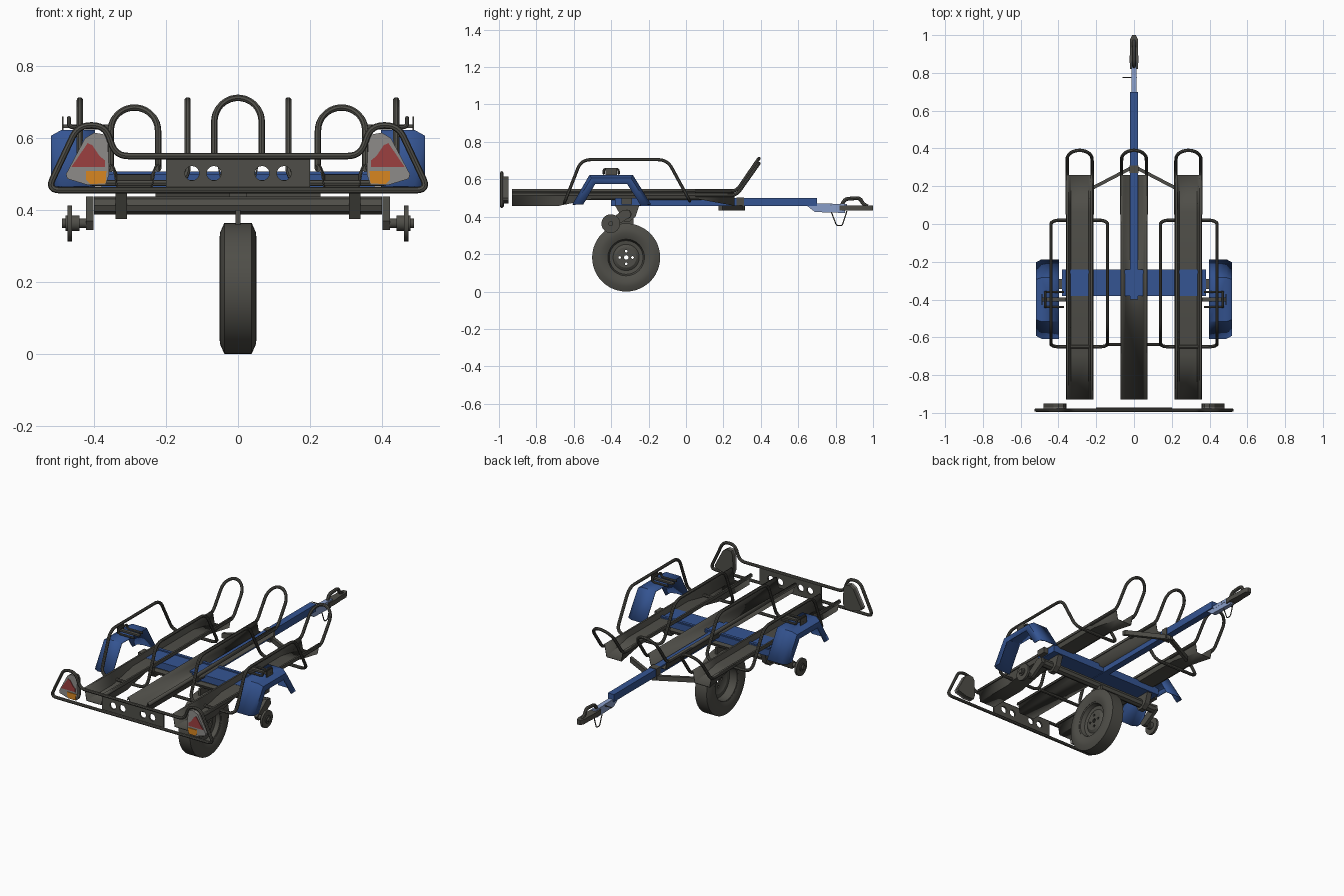
import bpy, bmesh, math
from mathutils import Vector

if "Cube" in bpy.data.objects:
    bpy.data.objects.remove(bpy.data.objects["Cube"])


def material(name, rgb):
    m = bpy.data.materials.new(name)
    m.diffuse_color = (*rgb, 1)
    m.use_nodes = True
    m.node_tree.nodes["Principled BSDF"].inputs["Base Color"].default_value = m.diffuse_color
    return m


DARK = material("dark steel", (0.078, 0.076, 0.065))
BLUE = material("blue paint", (0.035, 0.09, 0.29))
PALE = material("pale blue steel", (0.25, 0.34, 0.58))
GREY = material("grey lens", (0.27, 0.26, 0.25))
RED = material("red lens", (0.33, 0.05, 0.05))
ORANGE = material("orange lens", (0.68, 0.24, 0.015))


def finish(name, bm, mat):
    bmesh.ops.recalc_face_normals(bm, faces=bm.faces)
    me = bpy.data.meshes.new(name)
    bm.to_mesh(me)
    bm.free()
    me.materials.append(mat)
    ob = bpy.data.objects.new(name, me)
    bpy.context.collection.objects.link(ob)
    return ob


def prism(name, pts, axis, a, b, mat):
    """Extrude a 2D outline along x, y or z from a to b."""
    put = {"x": lambda p, t: (t, p[0], p[1]), "y": lambda p, t: (p[0], t, p[1]),
           "z": lambda p, t: (p[0], p[1], t)}[axis]
    bm = bmesh.new()
    lo, hi = [[bm.verts.new(put(p, t)) for p in pts] for t in (a, b)]
    bm.faces.new(lo)
    bm.faces.new(hi)
    for i in range(len(pts)):
        j = (i + 1) % len(pts)
        bm.faces.new((lo[i], lo[j], hi[j], hi[i]))
    return finish(name, bm, mat)


def box(name, x, y, z, mat):
    return prism(name, [(x[0], y[0]), (x[1], y[0]), (x[1], y[1]), (x[0], y[1])], "z", *z, mat)


def circle(u, v, r, n=24):
    return [(u + r * math.cos(2 * math.pi * i / n), v + r * math.sin(2 * math.pi * i / n)) for i in range(n)]


def lathe(name, profile, centre, mat, n=48):
    """Spin a closed (x, radius) outline about the x axis."""
    bm = bmesh.new()
    rings = [[bm.verts.new((centre[0] + x, centre[1] + r * math.cos(2 * math.pi * i / n),
                            centre[2] + r * math.sin(2 * math.pi * i / n))) for x, r in profile] for i in range(n)]
    m = len(profile)
    for i in range(n):
        a, b = rings[i], rings[(i + 1) % n]
        for j in range(m):
            k = (j + 1) % m
            bm.faces.new((a[j], a[k], b[k], b[j]))
    return finish(name, bm, mat)


def sheet(name, rows, thick, mat):
    """Thin sheet lofted through rows of points."""
    bm = bmesh.new()
    vs = [[bm.verts.new(p) for p in r] for r in rows]
    for a, b in zip(vs, vs[1:]):
        for j in range(len(a) - 1):
            bm.faces.new((a[j], a[j + 1], b[j + 1], b[j]))
    ob = finish(name, bm, mat)
    mod = ob.modifiers.new("thickness", "SOLIDIFY")
    mod.thickness, mod.offset = thick, 0
    return ob


def tube(name, pts, r, mat, bend=0.05, closed=False):
    """Round tube along a path whose corners are rounded off."""
    P = [Vector(p) for p in pts]
    path, n = [], len(P)
    for i, p in enumerate(P):
        if not closed and i in (0, n - 1):
            path.append(p)
            continue
        d1, d2 = P[i - 1] - p, P[(i + 1) % n] - p
        a = p + d1.normalized() * min(bend, d1.length * 0.49)
        b = p + d2.normalized() * min(bend, d2.length * 0.49)
        path += [a * (1 - t) ** 2 + p * 2 * t * (1 - t) + b * t * t for t in [k / 6 for k in range(7)]]
    cu = bpy.data.curves.new(name, "CURVE")
    cu.dimensions, cu.bevel_depth, cu.bevel_resolution, cu.use_fill_caps = "3D", r, 2, True
    sp = cu.splines.new("POLY")
    sp.points.add(len(path) - 1)
    for q, p in zip(sp.points, path):
        q.co = (*p, 1)
    sp.use_cyclic_u = closed
    cu.materials.append(mat)
    ob = bpy.data.objects.new(name, cu)
    bpy.context.collection.objects.link(ob)
    bpy.ops.object.select_all(action="DESELECT")
    ob.select_set(True)
    bpy.context.view_layer.objects.active = ob
    bpy.ops.object.convert(target="MESH")
    return ob


def drill(ob, holes, axis, a, b):
    for u, v, r in holes:
        cut = prism("cutter", circle(u, v, r), axis, a, b, DARK)
        mod = ob.modifiers.new("hole", "BOOLEAN")
        mod.object, mod.operation, mod.solver = cut, "DIFFERENCE", "EXACT"
        bpy.context.view_layer.objects.active = ob
        bpy.ops.object.modifier_apply(modifier=mod.name)
        bpy.data.objects.remove(cut)


# Spare wheel hung under the axle
WY, WZ = -0.32, 0.182
lathe("tyre", [(-0.038, 0.182), (0.038, 0.182), (0.05, 0.155), (0.052, 0.13), (0.042, 0.105),
               (-0.042, 0.105), (-0.052, 0.13), (-0.05, 0.155)], (0, WY, WZ), DARK)
rim = lathe("wheel_rim", [(0.043, 0.112), (0.038, 0.098), (0.015, 0.09), (0.012, 0.07), (0.022, 0.055), (0.022, 0.012),
                          (0.014, 0.012), (0.014, 0.05), (0.004, 0.07), (0.006, 0.095), (-0.04, 0.1), (-0.043, 0.112)],
            (0, WY, WZ), DARK)
drill(rim, [(WY + 0.034 * math.cos(a), WZ + 0.034 * math.sin(a), 0.007)
            for a in [k * math.pi / 2 for k in range(4)]], "x", -0.1, 0.1)
box("wheel_hanger", (-0.007, 0.007), (-0.36, -0.28), (0.355, 0.40), DARK)

# Axle, suspension arms and hubs
prism("axle_beam", circle(-0.315, 0.413, 0.025, 8), "x", -0.40, 0.40, DARK)
for s in (-1, 1):
    prism("axle_bracket", [(-0.38, 0.46), (-0.25, 0.46), (-0.27, 0.40), (-0.30, 0.375), (-0.33, 0.375)],
          "x", s * 0.308, s * 0.34, DARK)
    prism("suspension_arm", [(-0.30, 0.435), (-0.335, 0.437), (-0.425, 0.37), (-0.41, 0.345), (-0.385, 0.345), (-0.295, 0.40)],
          "x", s * 0.402, s * 0.422, DARK)
    prism("stub_axle", circle(-0.402, 0.363, 0.013), "x", s * 0.41, s * 0.49, DARK)
    prism("wheel_hub", circle(-0.402, 0.363, 0.05, 32), "x", s * 0.461, s * 0.474, DARK)
    prism("hub_collar", circle(-0.402, 0.363, 0.022), "x", s * 0.44, s * 0.48, DARK)

# Blue chassis
box("cross_beam", (-0.38, 0.38), (-0.38, -0.24), (0.46, 0.50), BLUE)
box("cross_beam_lip", (-0.37, 0.37), (-0.262, -0.245), (0.50, 0.507), BLUE)
box("drawbar", (-0.02, 0.02), (-0.40, 0.70), (0.457, 0.50), BLUE)

# Mudguards with clips
outer = [(-0.605, 0.465), (-0.515, 0.62), (-0.285, 0.62), (-0.19, 0.465)]
shoulder = [(-0.59, 0.465), (-0.505, 0.605), (-0.295, 0.605), (-0.205, 0.465)]
inner = [(-0.55, 0.465), (-0.485, 0.575), (-0.315, 0.575), (-0.245, 0.465)]
for s in (-1, 1):
    sheet("mudguard", [[(s * 0.397, *o), (s * 0.49, *o), (s * 0.517, *h), (s * 0.517, *i)]
                       for o, h, i in zip(outer, shoulder, inner)], 0.006, BLUE)
    box("mudguard_mount", (min(s * 0.36, s * 0.41), max(s * 0.36, s * 0.41)), (-0.345, -0.29), (0.465, 0.50), DARK)
    tube("mudguard_clip", [(s * 0.37, -0.36, 0.63), (s * 0.47, -0.36, 0.63), (s * 0.47, -0.36, 0.655),
                           (s * 0.47, -0.44, 0.655), (s * 0.47, -0.44, 0.63), (s * 0.37, -0.44, 0.63)], 0.006, DARK, 0.015)
    box("clip_tab", (s * 0.487 - 0.002, s * 0.487 + 0.002), (-0.43, -0.37), (0.62, 0.66), DARK)
    box("clip_bar", (min(s * 0.36, s * 0.49), max(s * 0.36, s * 0.49)), (-0.41, -0.39), (0.628, 0.638), DARK)

# Wheel rails: the side ones are deeper at both ends
def rail(name, cx, top, stations):
    sheet(name, [[(cx + x, y, z) for x, z in ((-0.07, top - 0.015), (-0.067, top), (-0.06, top), (-0.048, f),
                                              (0.048, f), (0.06, top), (0.067, top), (0.07, top - 0.015))]
                 for y, f in stations], 0.005, DARK)


rail("centre_rail", 0, 0.547, [(-0.93, 0.49), (0.26, 0.49)])
for s in (-1, 1):
    rail("side_rail", s * 0.288, 0.525, [(-0.93, 0.458), (-0.69, 0.458), (-0.5, 0.497), (0.06, 0.497), (0.26, 0.46)])


# Wheel stop hoops at the end of each rail
def stop_hoop(name, cx, z, top):
    def p(x, t):
        return (cx + x, 0.27 + 0.12 * t, z + (top - z) * t)
    legs = [[(cx + e * 0.066, 0.05, z), (cx + e * 0.066, 0.27, z)] for e in (-1, 1)]
    tops = [p(0.066 * math.cos(a), 0.62 + 0.38 * math.sin(a)) for a in [math.pi * (1 - k / 14) for k in range(15)]]
    tube(name, legs[0] + tops + legs[1][::-1], 0.009, DARK, 0.03)


stop_hoop("centre_stop_hoop", 0, 0.537, 0.712)
for s in (-1, 1):
    stop_hoop("side_stop_hoop", s * 0.288, 0.515, 0.685)

# Tie-down frames: two raised hoops joined under each side rail
for s in (-1, 1):
    a, b = s * 0.14, s * 0.44
    tube("tie_down_frame", [(a, -0.65, 0.475), (a, -0.56, 0.705), (a, -0.10, 0.705), (a, 0.02, 0.485),
                            (b, 0.02, 0.485), (b, -0.10, 0.705), (b, -0.56, 0.705), (b, -0.65, 0.475)],
         0.009, DARK, 0.05, True)
tube("front_cross_tube", [(-0.15, -0.638, 0.475), (0.15, -0.638, 0.475)], 0.009, DARK)

# Light bar frame and number plate panel
Y = -0.985
tube("light_bar_frame", [(x, Y, z) for x, z in ((-0.53, 0.455), (-0.445, 0.635), (-0.37, 0.635), (-0.34, 0.55),
                                                (0.34, 0.55), (0.37, 0.635), (0.445, 0.635), (0.53, 0.455))],
     0.009, DARK, 0.035, True)
panel = prism("plate_panel", [(-0.2, 0.455), (0.2, 0.455), (0.2, 0.55), (-0.2, 0.55)], "y", -0.982, -0.972, DARK)
drill(panel, [(x, 0.502, 0.02) for x in (-0.128, -0.067, 0.067, 0.128)], "y", -1.1, -0.9)

# Tail lights
body = [(0.40, 0.615), (0.372, 0.61), (0.362, 0.59), (0.358, 0.50), (0.368, 0.47), (0.42, 0.47), (0.475, 0.487),
        (0.478, 0.50), (0.425, 0.60)]
for s in (-1, 1):
    def flip(pts):
        return [(s * x, z) for x, z in pts]
    prism("light_housing", flip(body), "y", -0.972, -0.95, DARK)
    prism("light_lens", flip(body), "y", -0.984, -0.972, GREY)
    prism("red_reflector", flip([(0.463, 0.52), (0.418, 0.586), (0.405, 0.58), (0.385, 0.55), (0.37, 0.538), (0.37, 0.52)]),
          "y", -0.988, -0.984, RED)
    prism("orange_indicator", flip([(0.423, 0.508), (0.366, 0.508), (0.368, 0.474), (0.41, 0.472), (0.423, 0.485)]),
          "y", -0.988, -0.984, ORANGE)

# V brace between drawbar and side rails
for s in (-1, 1):
    prism("v_brace", [(s * 0.23, 0.175), (s * 0.23, 0.195), (0, 0.315), (0, 0.295)], "z", 0.432, 0.46, DARK)
box("brace_clamp", (-0.024, 0.024), (0.27, 0.31), (0.437, 0.503), DARK)

# Coupling head, handle and safety cable
prism("coupling_bracket", [(0.64, 0.463), (0.69, 0.425), (0.85, 0.42), (0.85, 0.455), (0.78, 0.47), (0.64, 0.47)],
      "x", -0.013, 0.013, PALE)
box("coupling_neck", (-0.014, 0.014), (0.70, 0.86), (0.45, 0.468), PALE)
prism("coupling_head", [(-0.02, 0.82), (0.02, 0.82), (0.024, 0.87), (0.02, 0.93), (0.02, 0.98), (0.01, 1.0), (-0.01, 1.0),
                        (-0.02, 0.98), (-0.02, 0.93), (-0.024, 0.87)], "z", 0.432, 0.46, DARK)
tube("coupling_handle", [(0, 0.83, 0.455), (0, 0.85, 0.495), (0, 0.93, 0.50), (0, 0.945, 0.47), (0, 0.97, 0.455)],
     0.01, DARK, 0.02)
tube("locking_pin", [(-0.06, 0.775, 0.462), (0.015, 0.775, 0.462)], 0.003, DARK)
tube("safety_cable", [(0, 0.775, 0.43), (0, 0.805, 0.352), (0, 0.835, 0.352), (0, 0.86, 0.43)], 0.003, DARK, 0.012)

bpy.ops.object.select_all(action="SELECT")
bpy.context.view_layer.objects.active = bpy.data.objects["tyre"]
bpy.ops.object.shade_smooth_by_angle()
